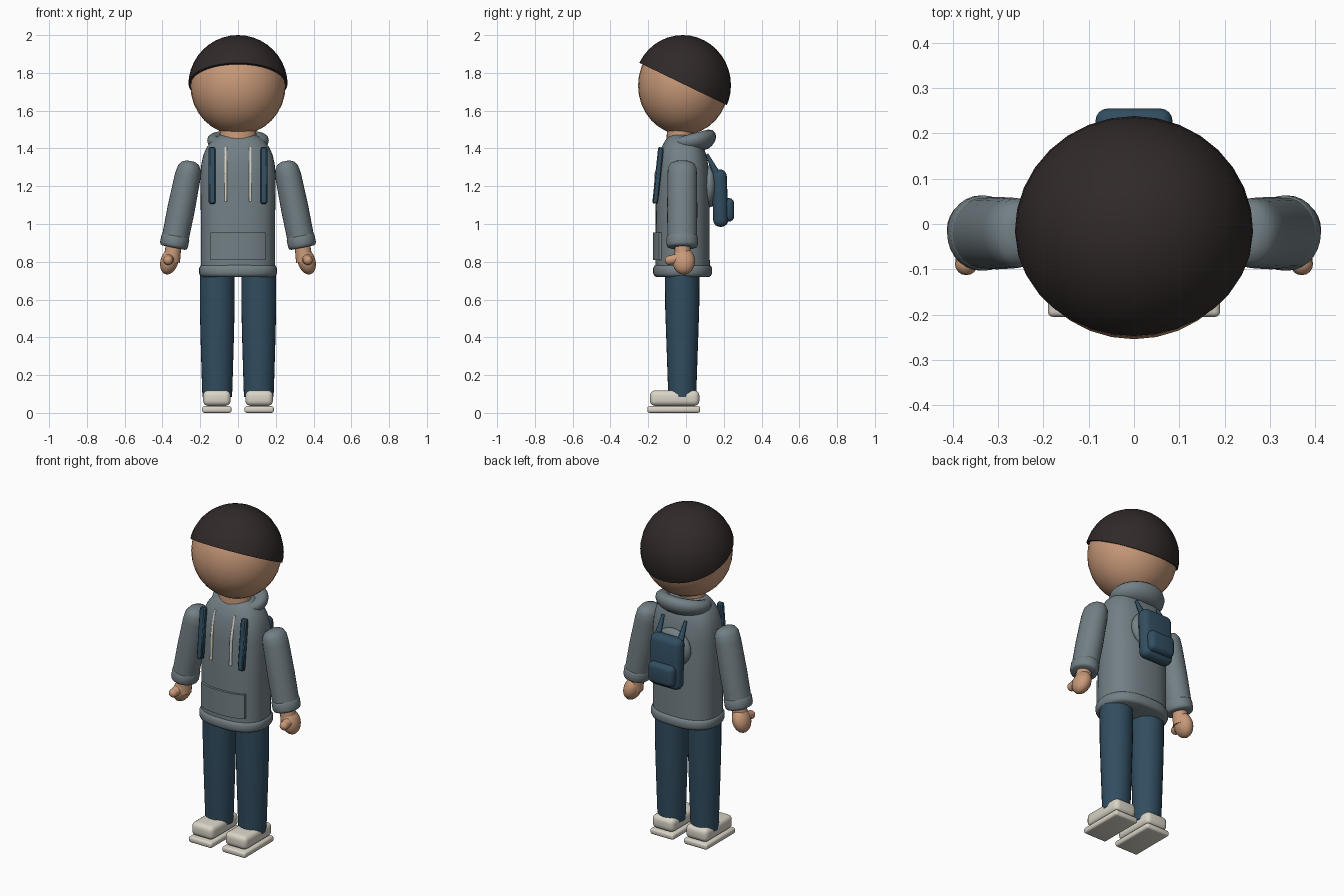
import bpy, bmesh, math
from mathutils import Vector, Matrix

if "Cube" in bpy.data.objects:
    bpy.data.objects.remove(bpy.data.objects["Cube"])


def material(name, rgb):
    m = bpy.data.materials.new(name)
    m.diffuse_color = (*rgb, 1)
    m.use_nodes = True
    m.node_tree.nodes["Principled BSDF"].inputs["Base Color"].default_value = m.diffuse_color
    return m


SKIN = material("skin", (0.58, 0.32, 0.19))
HAIR = material("dark_hair", (0.030, 0.022, 0.022))
GREY = material("grey_cloth", (0.17, 0.215, 0.235))
NAVY = material("navy_cloth", (0.031, 0.075, 0.118))
CREAM = material("cream", (0.70, 0.66, 0.57))


def finish(name, bm, mat, angle=40):
    bmesh.ops.recalc_face_normals(bm, faces=bm.faces)
    me = bpy.data.meshes.new(name)
    bm.to_mesh(me)
    bm.free()
    me.materials.append(mat)
    ob = bpy.data.objects.new(name, me)
    bpy.context.collection.objects.link(ob)
    bpy.ops.object.select_all(action='DESELECT')
    ob.select_set(True)
    bpy.context.view_layer.objects.active = ob
    bpy.ops.object.shade_smooth_by_angle(angle=math.radians(angle))
    return ob


def skin_rings(bm, rings, cap=True, closed=False):
    """Bridge lists of points into a surface."""
    vs = [[bm.verts.new(p) for p in r] for r in rings]
    pairs = list(zip(vs, vs[1:])) + ([(vs[-1], vs[0])] if closed else [])
    for a, b in pairs:
        for i in range(len(a)):
            j = (i + 1) % len(a)
            bm.faces.new((a[i], a[j], b[j], b[i]))
    if cap and not closed:
        bm.faces.new(vs[0])
        bm.faces.new(vs[-1])


def loft(name, rows, mat, power=2, n=32, angle=40):
    """rows: (cx, cy, z, rx, ry) horizontal superellipse sections."""
    def sect(cx, cy, z, rx, ry):
        out = []
        for i in range(n):
            c, s = math.cos(math.tau * i / n), math.sin(math.tau * i / n)
            out.append((cx + rx * math.copysign(abs(c) ** (2 / power), c),
                        cy + ry * math.copysign(abs(s) ** (2 / power), s), z))
        return out
    bm = bmesh.new()
    skin_rings(bm, [sect(*r) for r in rows])
    return finish(name, bm, mat, angle)


def ball(name, loc, size, mat, tilt=0, n=24):
    bm = bmesh.new()
    bmesh.ops.create_uvsphere(bm, u_segments=n, v_segments=n // 2, radius=1)
    bm.transform(Matrix.Translation(loc) @ Matrix.Rotation(tilt, 4, 'Y') @ Matrix.Diagonal((*size, 1)))
    return finish(name, bm, mat)


def box(name, loc, size, mat, bevel, tilt=0, segs=3):
    """Rounded box, tilted about x."""
    bm = bmesh.new()
    bmesh.ops.create_cube(bm, size=1)
    bm.transform(Matrix.Diagonal((*size, 1)))
    bmesh.ops.bevel(bm, geom=bm.edges[:], offset=bevel, segments=segs, profile=0.5, affect='EDGES')
    bm.transform(Matrix.Translation(loc) @ Matrix.Rotation(tilt, 4, 'X'))
    return finish(name, bm, mat)


def rod(name, a, b, r1, r2, mat, n=10):
    a, b = Vector(a), Vector(b)
    bm = bmesh.new()
    bmesh.ops.create_cone(bm, cap_ends=True, segments=n, radius1=r1, radius2=r2, depth=(b - a).length)
    bm.transform(Matrix.Translation((a + b) / 2) @ (b - a).to_track_quat('Z', 'Y').to_matrix().to_4x4())
    return finish(name, bm, mat)


# Head, neck
ball("head", (0, -0.014, 1.733), (0.252, 0.24, 0.261), SKIN, n=32)
loft("neck", [(0, -0.03, 1.40, 0.1, 0.075), (0, -0.03, 1.52, 0.095, 0.07)], SKIN)

# Hair: tilted half shell over the head
bm = bmesh.new()
bmesh.ops.create_uvsphere(bm, u_segments=32, v_segments=20, radius=1)
bm.transform(Matrix.Translation((0, -0.018, 1.735)) @ Matrix.Diagonal((0.263, 0.256, 0.265, 1)))
cut = bmesh.ops.bisect_plane(bm, geom=bm.verts[:] + bm.edges[:] + bm.faces[:],
                             plane_co=(0, -0.0125, 1.74), plane_no=(0, 0.435, 0.9), clear_inner=True)
bmesh.ops.contextual_create(bm, geom=[e for e in cut["geom_cut"] if isinstance(e, bmesh.types.BMEdge)])
finish("hair", bm, HAIR)

# Hoodie body and hem
loft("hoodie_body", [(0, -0.018, z, rx, ry) for z, rx, ry in (
    (0.74, 0.197, 0.144), (1.0, 0.196, 0.143), (1.25, 0.2, 0.141), (1.32, 0.194, 0.134),
    (1.37, 0.182, 0.124), (1.41, 0.163, 0.11), (1.445, 0.135, 0.09), (1.47, 0.1, 0.07))],
    GREY, power=2.5, n=40, angle=60)
loft("hoodie_hem", [(0, -0.018, z, 0.19 + d, 0.14 + d) for z, d in (
    (0.72, 0.0), (0.727, 0.011), (0.74, 0.016), (0.765, 0.016), (0.778, 0.01), (0.784, 0.0))],
    GREY, power=2.5, n=40)

# Hood: tube around the neck, fat at the back
bm = bmesh.new()
rings = []
for i in range(32):
    a = math.tau * i / 32
    back = (1 + math.sin(a)) / 2
    d = Vector((math.cos(a), math.sin(a), 0))
    c = Vector((0.122 * d.x, 0.01 + 0.095 * d.y, 1.433 + 0.012 * d.y))
    r = 0.018 + 0.034 * back ** 0.7
    rings.append([c + d * r * math.cos(t) * 1.05 + Vector((0, 0, r * (math.sin(t) + 0.35 * back * math.cos(t))))
                  for t in (math.tau * k / 14 for k in range(14))])
skin_rings(bm, rings, closed=True)
finish("hood", bm, GREY)

# Front pocket, wrapped round the belly
bm = bmesh.new()
rings = []
for i in range(13):
    x = -0.145 + 0.29 * i / 12
    y = -0.018 - 0.157 * (1 - (abs(x) / 0.205) ** 2.5) ** 0.4
    rings.append([(x, y, 0.81), (x, y, 0.955), (x, y + 0.03, 0.955), (x, y + 0.03, 0.81)])
skin_rings(bm, rings)
finish("front_pocket", bm, GREY)

# Backpack
ball("pack_back_panel", (0, 0.125, 1.2), (0.118, 0.045, 0.112), GREY)
box("backpack", (0, 0.18, 1.137), (0.205, 0.08, 0.305), NAVY, 0.037, tilt=math.radians(2), segs=4)
box("pack_pocket", (0, 0.225, 1.075), (0.17, 0.06, 0.125), NAVY, 0.028, segs=4)

for s, side in ((1, "right"), (-1, "left")):
    # Straps and drawcords
    box(side + "_front_strap", (s * 0.137, -0.148, 1.257), (0.036, 0.03, 0.3), NAVY, 0.006,
        tilt=math.radians(-6), segs=1)
    rod(side + "_back_strap", (s * 0.075, 0.165, 1.26), (s * 0.075, 0.11, 1.37), 0.02, 0.008, NAVY)
    rod(side + "_drawcord", (s * 0.065, -0.164, 1.12), (s * 0.065, -0.158, 1.27), 0.008, 0.008, CREAM)
    rod(side + "_drawcord_top", (s * 0.065, -0.158, 1.265), (s * 0.065, -0.122, 1.405), 0.008, 0.008, CREAM)

    # Sleeve and cuff, stacked along a sloping arm axis
    axis = Matrix.Rotation(s * -math.atan2(0.09, 0.45), 4, 'Y')
    for part, rows in (
            ("sleeve", ((0.0, 0.071, 0.078), (0.2, 0.073, 0.08), (0.38, 0.069, 0.078), (0.425, 0.062, 0.076),
                        (0.45, 0.047, 0.062), (0.462, 0.022, 0.035))),
            ("cuff", ((-0.005, 0.06, 0.067), (0.0, 0.071, 0.079), (0.012, 0.075, 0.083), (0.05, 0.075, 0.083),
                      (0.06, 0.07, 0.077)))):
        ob = loft(side + "_" + part, [(0, 0, *r) for r in rows], GREY, n=28, angle=60)
        ob.data.transform(Matrix.Translation((s * 0.341, -0.02, 0.88)) @ axis)

    # Hand
    rod(side + "_wrist", (s * 0.352, -0.018, 0.80), (s * 0.338, -0.018, 0.91), 0.045, 0.04, SKIN, n=20)
    ball(side + "_hand", (s * 0.363, -0.012, 0.803), (0.047, 0.06, 0.072), SKIN, tilt=s * -0.3)
    rod(side + "_thumb", (s * 0.365, -0.04, 0.815), (s * 0.37, -0.088, 0.808), 0.03, 0.024, SKIN, n=16)
    ball(side + "_thumb_tip", (s * 0.37, -0.088, 0.808), (0.025, 0.025, 0.025), SKIN, n=16)

    # Trouser leg
    loft(side + "_leg", [(s * 0.11, -0.02, z, rx, ry) for z, rx, ry in (
        (0.085, 0.078, 0.073), (0.12, 0.08, 0.075), (0.35, 0.087, 0.083), (0.55, 0.092, 0.09),
        (0.76, 0.092, 0.092))], NAVY, n=28)

    # Shoe
    box(side + "_sole", (s * 0.112, -0.065, 0.018), (0.156, 0.28, 0.035), CREAM, 0.012)
    box(side + "_shoe", (s * 0.112, -0.06, 0.078), (0.146, 0.262, 0.082), CREAM, 0.028, segs=4)
